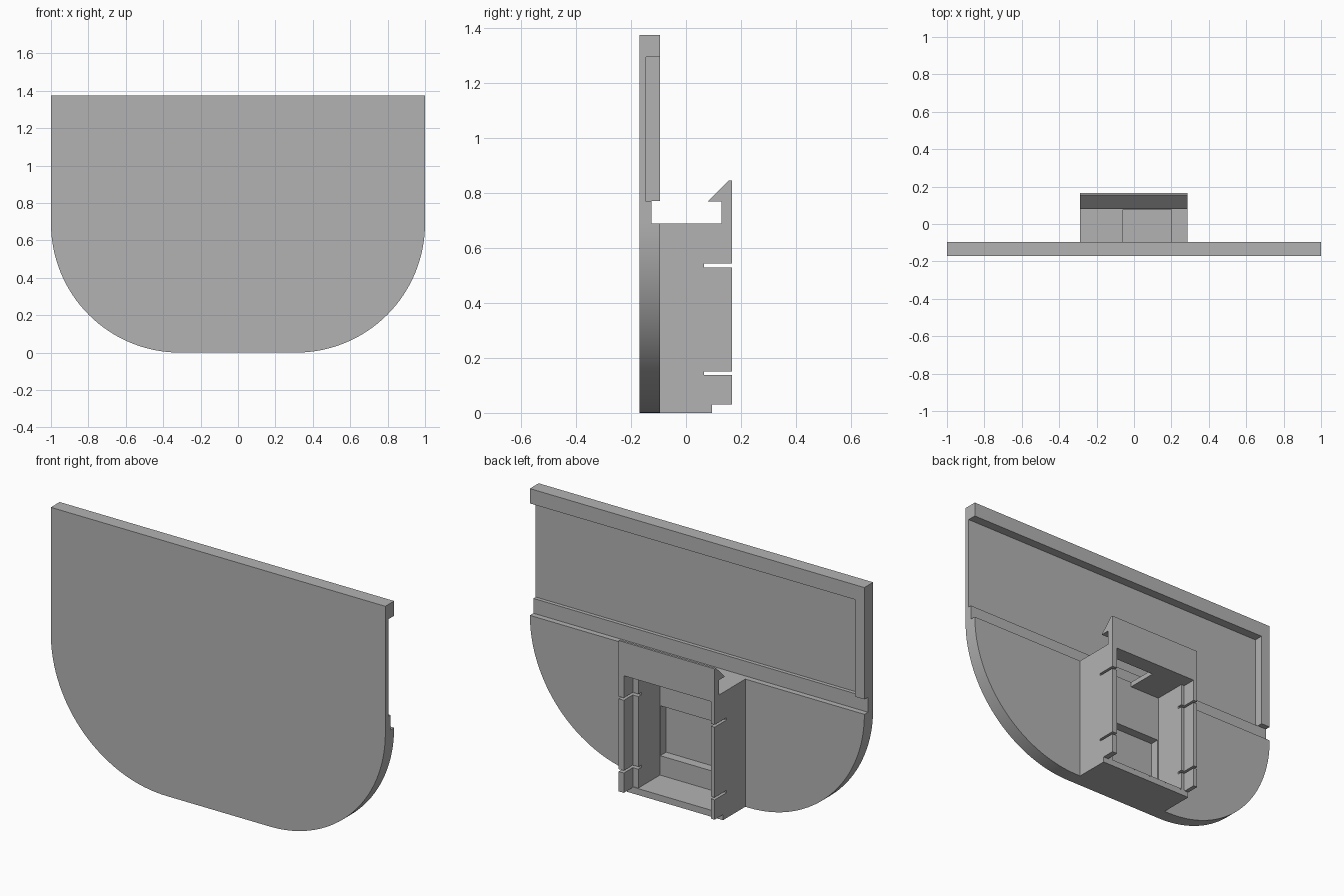
import bpy, bmesh, math

if "Cube" in bpy.data.objects:
    bpy.data.objects.remove(bpy.data.objects["Cube"], do_unlink=True)

# One plain grey for the whole part
grey = bpy.data.materials.new("plain_grey")
grey.use_nodes = True
colour = (0.45, 0.45, 0.45, 1)
grey.diffuse_color = colour
grey.node_tree.nodes["Principled BSDF"].inputs["Base Color"].default_value = colour


def prism(name, points, offset):
    """Extrude a closed outline of 3D points along an offset."""
    bm = bmesh.new()
    face = bm.faces.new([bm.verts.new(p) for p in points])
    ext = bmesh.ops.extrude_face_region(bm, geom=[face])
    moved = [v for v in ext["geom"] if isinstance(v, bmesh.types.BMVert)]
    bmesh.ops.translate(bm, verts=moved, vec=offset)
    bmesh.ops.recalc_face_normals(bm, faces=bm.faces)
    mesh = bpy.data.meshes.new(name)
    bm.to_mesh(mesh)
    bm.free()
    mesh.materials.append(grey)
    obj = bpy.data.objects.new(name, mesh)
    bpy.context.collection.objects.link(obj)
    return obj


def cut(target, xs, ys, zs):
    """Subtract a box given by its ranges."""
    (x0, x1), (y0, y1), (z0, z1) = xs, ys, zs
    base = [(x0, y0, z0), (x1, y0, z0), (x1, y1, z0), (x0, y1, z0)]
    cutter = prism("cutter", base, (0, 0, z1 - z0))
    cutter.hide_render = True
    mod = target.modifiers.new("cut", "BOOLEAN")
    mod.operation, mod.solver, mod.object = "DIFFERENCE", "EXACT", cutter
    bpy.context.view_layer.objects.active = target
    bpy.ops.object.modifier_apply(modifier=mod.name)
    bpy.data.objects.remove(cutter, do_unlink=True)


# Front plate: square top corners, large round bottom corners
FRONT, BACK, TOP, R = -0.17, -0.095, 1.375, 0.69
right_side = [(1, TOP)]
for i in range(33):
    a = math.pi / 2 * i / 32
    right_side.append((1 - R + R * math.cos(a), R - R * math.sin(a)))
outline = right_side + [(-x, z) for x, z in reversed(right_side)]
plate = prism("front_plate", [(x, FRONT, z) for x, z in outline], (0, BACK - FRONT, 0))

# Rear recess, open at one end, with a full-width groove below it
cut(plate, (-0.945, 1.1), (-0.145, 0), (0.77, 1.295))
cut(plate, (-1.1, 1.1), (-0.125, 0), (0.69, 0.7705))
# Shallow pocket inside the housing
cut(plate, (-0.24, 0.22), (-0.145, 0), (0.14, 0.41))

# Clip housing: side profile with hook, slots and stepped foot
profile = [(-0.1, 0), (0.095, 0), (0.095, 0.03), (0.167, 0.03)]
for z in (0.137, 0.53):
    profile += [(0.167, z), (0.065, z), (0.065, z + 0.013), (0.167, z + 0.013)]
profile += [(0.167, 0.845), (0.155, 0.845), (0.08, 0.77),
            (0.13, 0.77), (0.13, 0.69), (-0.1, 0.69)]
housing = prism("clip_housing", [(-0.288, y, z) for y, z in profile], (0.574, 0, 0))

# Main cavity, wider rear mouth and the opening in the top
cut(housing, (-0.245, 0.222), (-0.2, 0.12), (0.035, 0.663))
cut(housing, (-0.265, 0.255), (0.09, 0.3), (0.035, 0.663))
cut(housing, (-0.265, 0.255), (0.0951, 0.3), (-0.1, 0.1))
cut(housing, (-0.06, 0.2), (-0.2, 0.077), (0.6, 0.8))

# Smooth the round corners, keep edges sharp
for obj in (plate, housing):
    bpy.ops.object.select_all(action="DESELECT")
    obj.select_set(True)
    bpy.context.view_layer.objects.active = obj
    bpy.ops.object.shade_smooth_by_angle(angle=math.radians(30))
